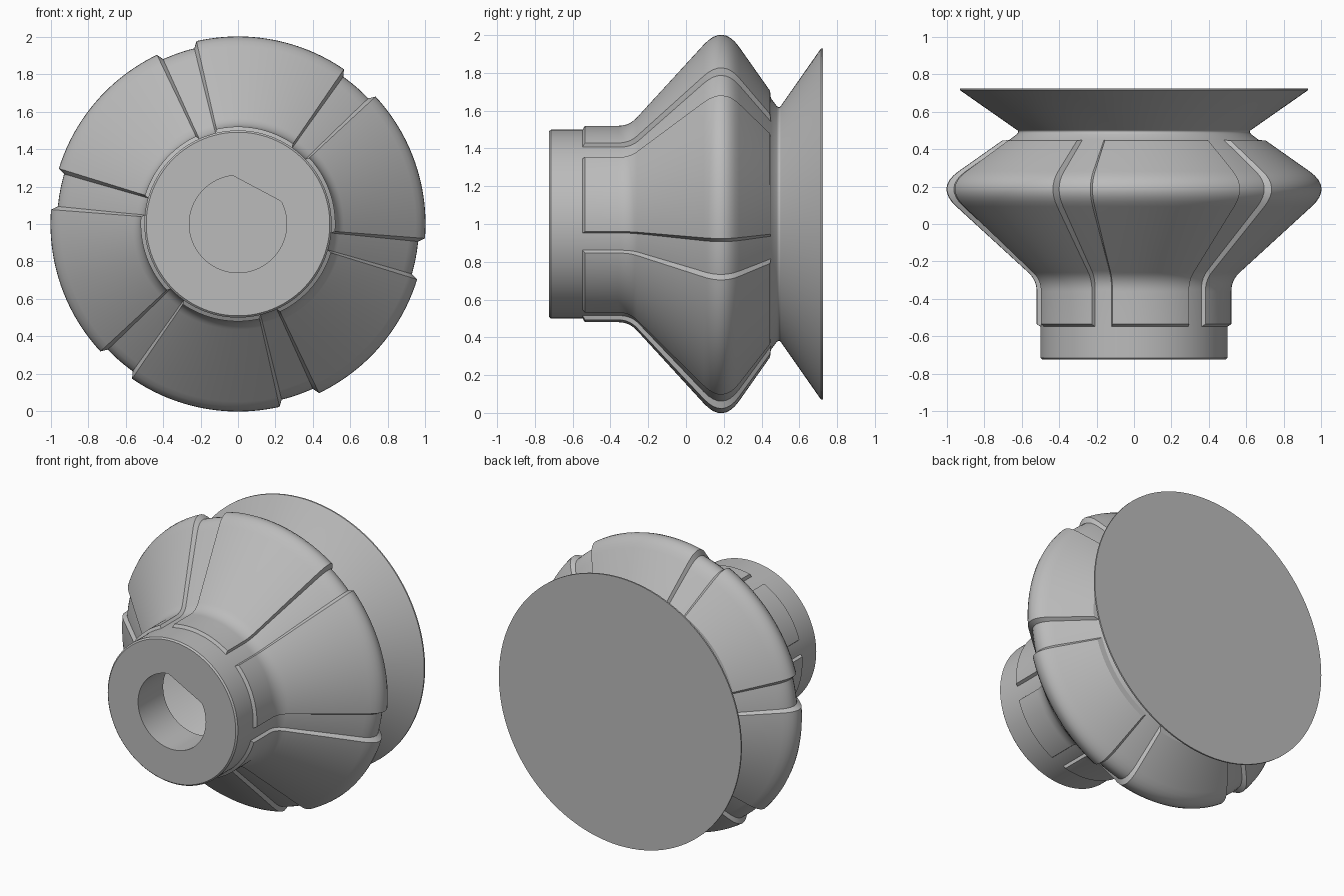
import bpy, bmesh, math
from mathutils import Vector

if "Cube" in bpy.data.objects:
    bpy.data.objects.remove(bpy.data.objects["Cube"], do_unlink=True)

GREY = (0.5, 0.5, 0.5, 1)
grey = bpy.data.materials.new("plain grey")
grey.use_nodes = True
grey.diffuse_color = GREY
grey.node_tree.nodes["Principled BSDF"].inputs["Base Color"].default_value = GREY


def rounded(points, cut):
    """Profile of (y, radius) points; cut gives the rounding length per corner."""
    pts = [Vector(p) for p in points]
    out = []
    for i, p in enumerate(pts):
        if i not in cut:
            out.append(p)
            continue
        a = p + (pts[i - 1] - p).normalized() * cut[i]
        b = p + (pts[i + 1] - p).normalized() * cut[i]
        for k in range(9):
            t = k / 8
            out.append(a * (1 - t) ** 2 + p * 2 * t * (1 - t) + b * t ** 2)
    return out


def on_axis(p, angle):
    """Place a profile point at an angle round the horizontal axis."""
    return Vector((p[1] * math.cos(angle), p[0], 1 + p[1] * math.sin(angle)))


def finish(bm, name):
    bmesh.ops.remove_doubles(bm, verts=bm.verts, dist=0.0001)
    bmesh.ops.recalc_face_normals(bm, faces=bm.faces)
    mesh = bpy.data.meshes.new(name)
    bm.to_mesh(mesh)
    bm.free()
    mesh.materials.append(grey)
    ob = bpy.data.objects.new(name, mesh)
    bpy.context.collection.objects.link(ob)
    bpy.ops.object.select_all(action='DESELECT')
    bpy.context.view_layer.objects.active = ob
    ob.select_set(True)
    bpy.ops.object.shade_smooth_by_angle(angle=math.radians(25))
    return ob


def skin(bm, grid):
    rows = [[bm.verts.new(co) for co in row] for row in grid]
    for r0, r1 in zip(rows, rows[1:]):
        for k in range(len(r0) - 1):
            quad = (r0[k], r0[k + 1], r1[k + 1], r1[k])
            bm.faces.new(quad)


# Profiles: the body under the panels, and the raised panel face
body_line = rounded([(-0.55, 0.5), (-0.29, 0.5), (0.195, 1.025), (0.45, 0.665)],
                    {1: 0.06, 2: 0.15})
panel_line = rounded([(-0.535, 0.52), (-0.30, 0.52), (0.195, 1.06), (0.445, 0.705)],
                     {1: 0.06, 2: 0.15})

# Turned body: floor of the cavity, shaft hole, collar, bulge, neck, flared back
cavity = [(0.45, 0), (0.45, 0.6), (0.18, 0.88), (-0.3, 0.42), (-0.45, 0.42), (-0.45, 0.26)]
front = [(-0.725, 0.26), (-0.725, 0.49), (-0.715, 0.5)]
flare = rounded([(0.48, 0.625), (0.495, 0.615), (0.715, 0.93), (0.725, 0.93), (0.725, 0)],
                {1: 0.012})
outline = cavity + front + body_line + flare
SEGMENTS = 120
bm = bmesh.new()
skin(bm, [[on_axis(p, math.tau * k / SEGMENTS) for k in range(SEGMENTS + 1)]
          for p in outline])

# Flat on one side of the shaft hole
flat = Vector((math.cos(math.radians(62)), 0, math.sin(math.radians(62))))
centre = Vector((0, 0, 1))
for v in bm.verts:
    radius = math.hypot(v.co.x, v.co.z - 1)
    reach = (v.co - centre).dot(flat)
    if abs(radius - 0.26) < 0.001 and reach > 0.215:
        v.co -= flat * (reach - 0.215)
finish(bm, "knob_body")

# Six raised panels with chamfered edges
edge, top, steps = 24.9, 23.6, 24
spread = [-top + 2 * top * k / steps for k in range(steps + 1)]
for n in range(6):
    mid = 19.2 + 60 * n
    sink = [Vector((p[0], p[1] - 0.004)) for p in body_line]

    def ring(p, low, high):
        # the outermost points of each ring drop to the body
        return ([on_axis(low, math.radians(mid - edge))]
                + [on_axis(high, math.radians(mid + a)) for a in spread]
                + [on_axis(low, math.radians(mid + edge))])

    rings = [ring(None, sink[0], sink[0])]
    rings += [ring(None, low, high) for low, high in zip(sink, panel_line)]
    rings += [ring(None, sink[-1], sink[-1])]
    bm = bmesh.new()
    skin(bm, rings)
    finish(bm, f"grip_panel_{n + 1}")
